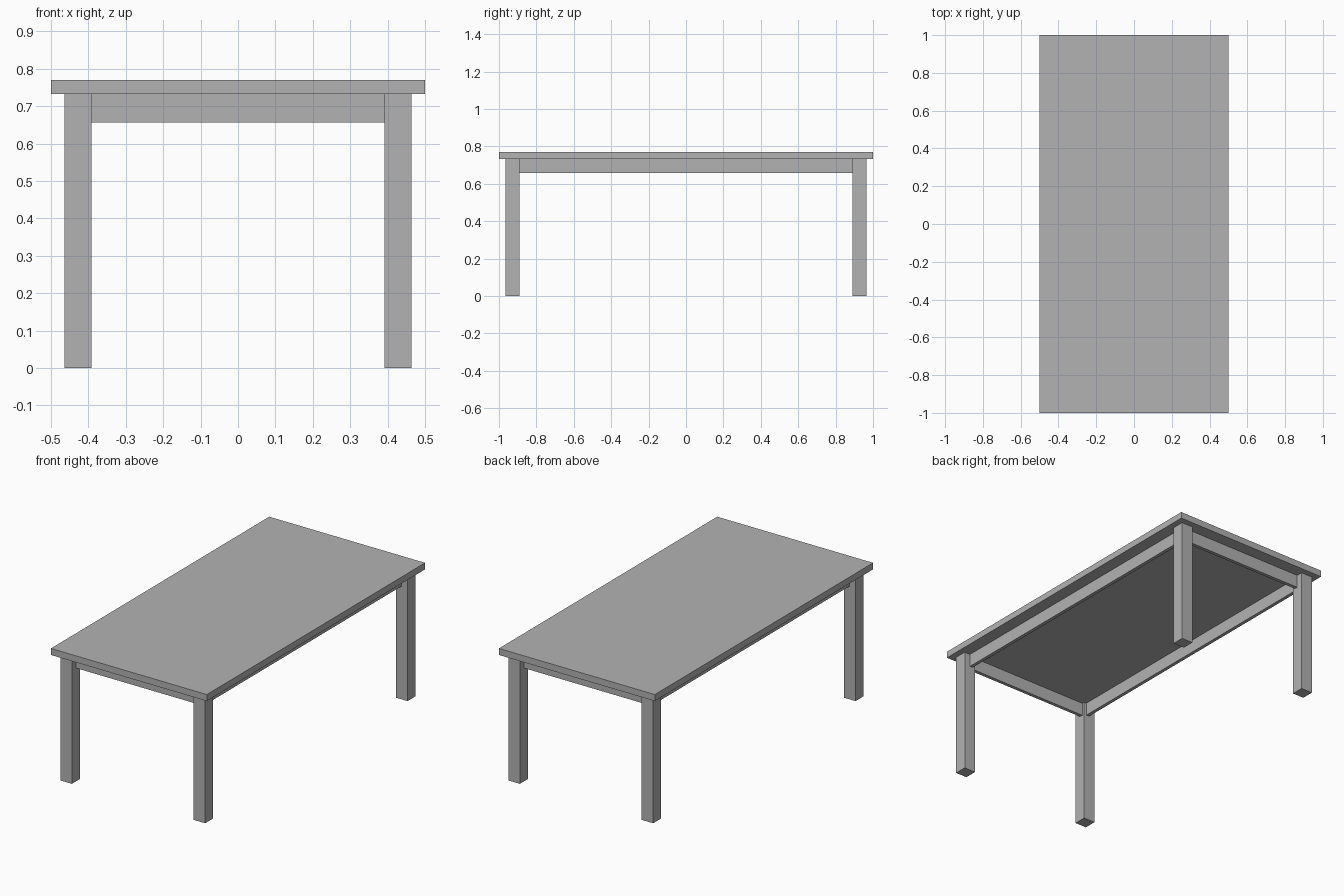
import bpy

cube = bpy.data.objects.get("Cube")
if cube:
    bpy.data.objects.remove(cube, do_unlink=True)

# Single plain grey
grey = bpy.data.materials.new("plain_grey")
grey.use_nodes = True
colour = (0.448, 0.448, 0.448, 1)
grey.diffuse_color = colour
grey.node_tree.nodes["Principled BSDF"].inputs["Base Color"].default_value = colour


def box(name, centre, size):
    bpy.ops.mesh.primitive_cube_add(size=1, location=centre)
    ob = bpy.context.object
    ob.name = name
    ob.scale = size
    bpy.ops.object.transform_apply(location=False, rotation=False, scale=True)
    ob.data.materials.append(grey)
    return ob


WIDTH, LENGTH, HEIGHT = 1.0, 2.0, 0.77
TOP = 0.038
UNDER = HEIGHT - TOP
LEG = 0.073
LEG_X, LEG_Y = 0.4275, 0.9275        # leg centres
RAIL_H, RAIL_T = 0.075, 0.02
SET_IN = 0.011                       # rail centre, inward of leg centre
rail_z = UNDER - RAIL_H / 2

# Table top
box("table_top", (0, 0, HEIGHT - TOP / 2), (WIDTH, LENGTH, TOP))

# Legs
for sx, side in ((1, "left"), (-1, "right")):
    for sy, end in ((-1, "front"), (1, "back")):
        box(f"{end}_{side}_leg", (sx * LEG_X, sy * LEG_Y, UNDER / 2), (LEG, LEG, UNDER))

# Rails between the legs
for sx, side in ((1, "left"), (-1, "right")):
    box(f"{side}_rail", (sx * (LEG_X - SET_IN), 0, rail_z),
        (RAIL_T, 2 * LEG_Y - LEG, RAIL_H))
for sy, end in ((-1, "front"), (1, "back")):
    box(f"{end}_rail", (0, sy * (LEG_Y - SET_IN), rail_z),
        (2 * LEG_X - LEG, RAIL_T, RAIL_H))
